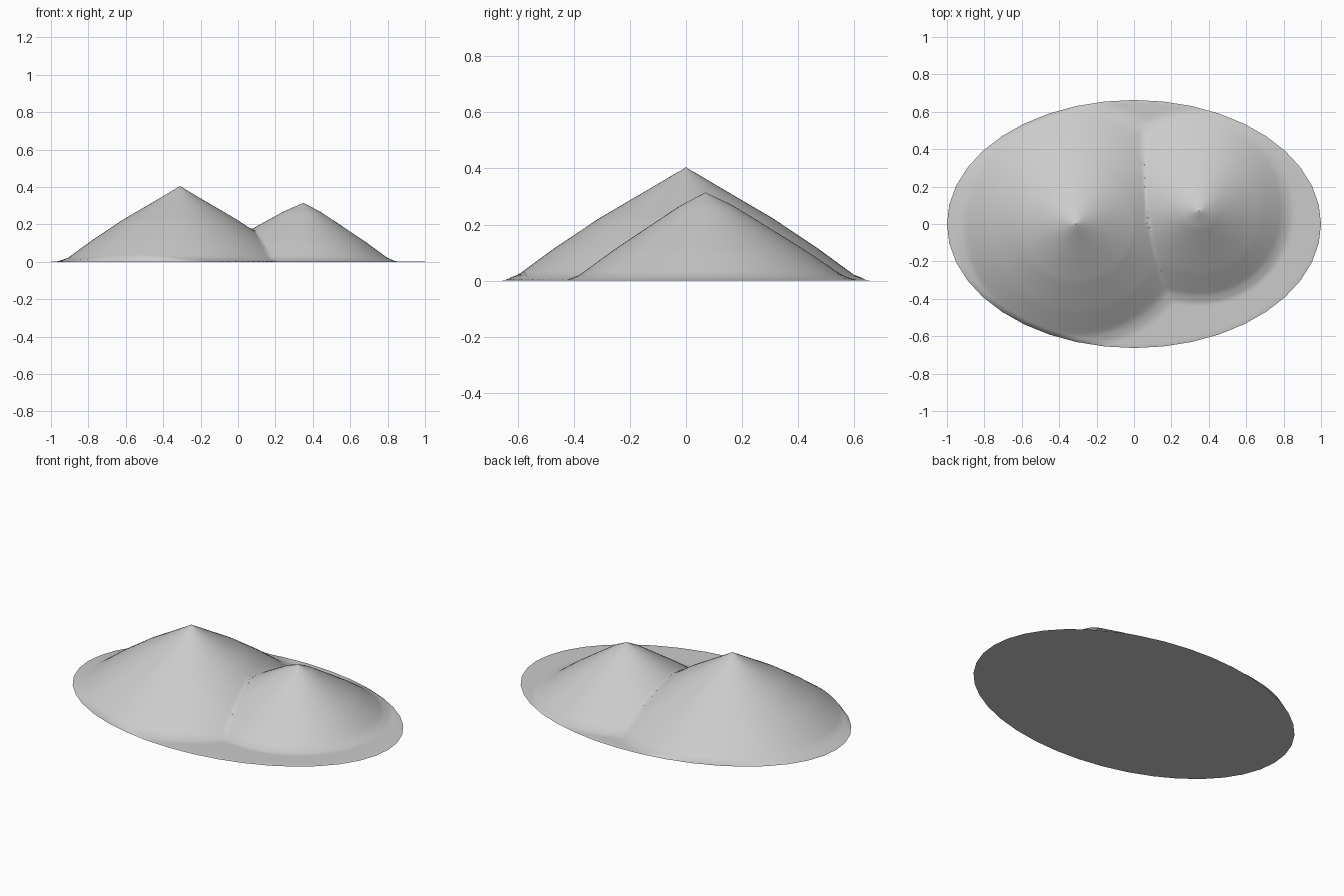
import bpy
import bmesh
from math import cos, sin, pi, hypot, radians

cube = bpy.data.objects.get("Cube")
if cube:
    bpy.data.objects.remove(cube, do_unlink=True)

HALF_X, HALF_Y = 1.0, 0.663
SIDES, SPLIT, RINGS = 40, 4, 56
SKIN = 0.002

# Slope profiles: distance from the peak, height
TALL = [(0, .405), (.1, .345), (.31, .222), (.47, .115), (.6, .02), (.66, 0)]
SMALL = [(0, .315), (.09, .268), (.17, .215), (.33, .108), (.45, .02), (.5, 0)]
TALL_PEAK, SMALL_PEAK = (-.31, 0), (.35, .07)


def slope(profile, r):
    for (r0, z0), (r1, z1) in zip(profile, profile[1:]):
        if r <= r1:
            return z0 + (z1 - z0) * (r - r0) / (r1 - r0)
    return 0


def height(x, y):
    tall = slope(TALL, hypot(x - TALL_PEAK[0], y - TALL_PEAK[1]))
    # The small mound falls more gently towards the saddle and the back
    dx, dy = x - SMALL_PEAK[0], y - SMALL_PEAK[1]
    dx /= 1.2 if dx < 0 else 1
    dy /= 1.08 if dy > 0 else 1
    return max(tall, slope(SMALL, hypot(dx, dy)), SKIN)


# Ground surface as rings of an oval, raised by the two mounds
bm = bmesh.new()
count = SIDES * SPLIT
step = 2 * pi / SIDES
centre = bm.verts.new((0, 0, 0))
rings = []
for i in range(1, RINGS + 1):
    ring = []
    for j in range(count):
        a = 2 * pi * j / count
        flat = cos(step / 2) / cos(a % step - step / 2)
        r = flat * i / RINGS
        ring.append(bm.verts.new((HALF_X * r * cos(a), HALF_Y * r * sin(a), 0)))
    rings.append(ring)

for j in range(count):
    k = (j + 1) % count
    bm.faces.new((centre, rings[0][j], rings[0][k]))
    for inner, outer in zip(rings, rings[1:]):
        bm.faces.new((inner[j], outer[j], outer[k], inner[k]))

# Put a vertex exactly on each peak, then raise everything inside the rim
inside = [centre] + [v for ring in rings[:-1] for v in ring]
for px, py in (TALL_PEAK, SMALL_PEAK):
    near = min(inside, key=lambda v: hypot(v.co.x - px, v.co.y - py))
    near.co.x, near.co.y = px, py
for v in inside:
    v.co.z = height(v.co.x, v.co.y)

# Flat underside
bm.faces.new(list(reversed(rings[-1])))
bmesh.ops.recalc_face_normals(bm, faces=bm.faces)

mesh = bpy.data.meshes.new("twin_mounds")
bm.to_mesh(mesh)
bm.free()
mounds = bpy.data.objects.new("twin_mounds", mesh)
bpy.context.collection.objects.link(mounds)

grey = bpy.data.materials.new("plain_grey")
grey.use_nodes = True
colour = (.6, .6, .6, 1)
grey.diffuse_color = colour
grey.node_tree.nodes["Principled BSDF"].inputs["Base Color"].default_value = colour
mesh.materials.append(grey)

bpy.context.view_layer.objects.active = mounds
mounds.select_set(True)
bpy.ops.object.shade_smooth_by_angle(angle=radians(40))
